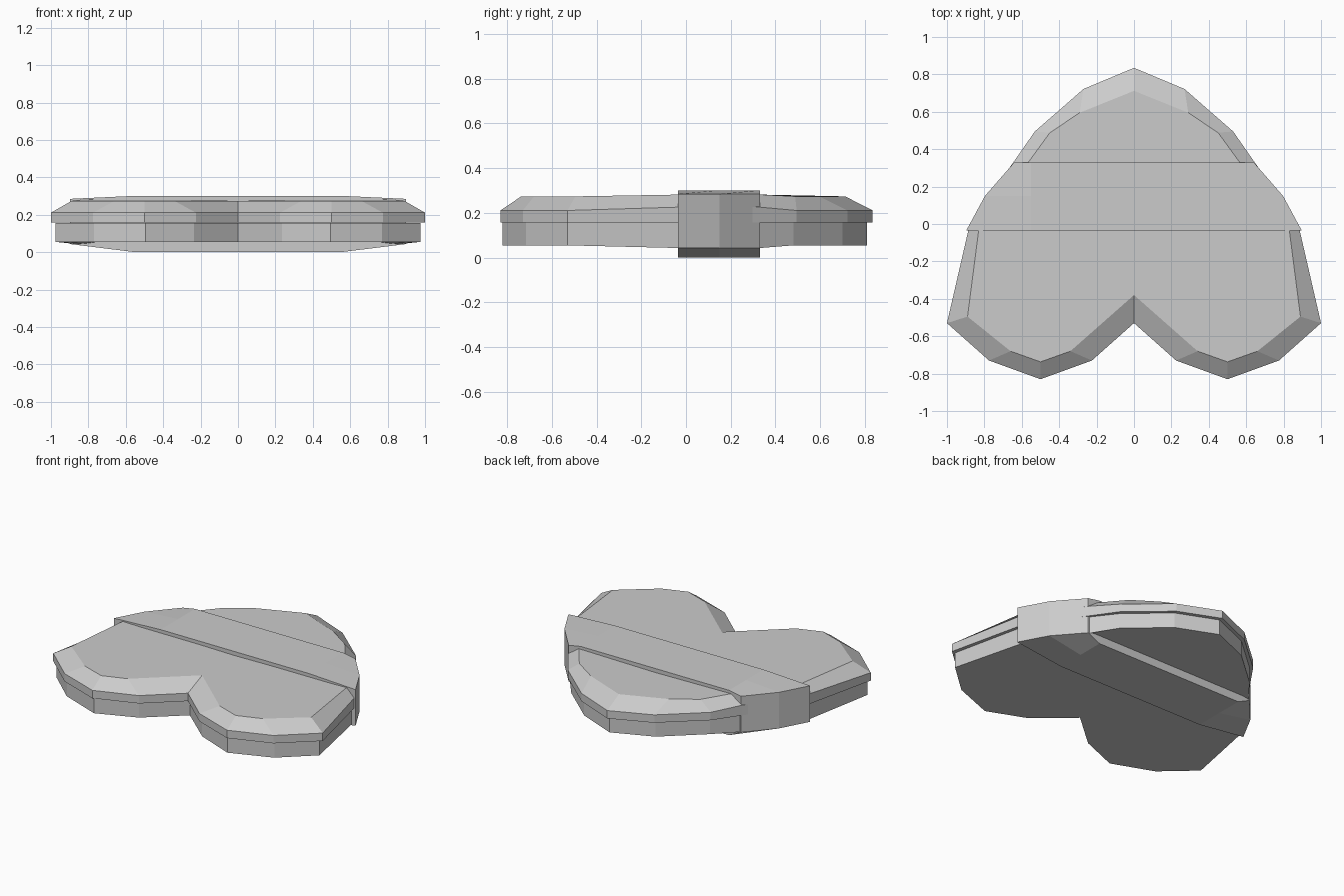
import bpy, bmesh

if "Cube" in bpy.data.objects:
    bpy.data.objects.remove(bpy.data.objects["Cube"])


def loft(name, rings):
    """Join matching closed rings of 3D points and cap both ends."""
    bm = bmesh.new()
    vs = [[bm.verts.new(p) for p in r] for r in rings]
    n = len(vs[0])
    for a, b in zip(vs, vs[1:]):
        for i in range(n):
            j = (i + 1) % n
            bm.faces.new((a[i], a[j], b[j], b[i]))
    bm.faces.new(vs[0][::-1])
    bm.faces.new(vs[-1])
    bmesh.ops.recalc_face_normals(bm, faces=bm.faces)
    me = bpy.data.meshes.new(name)
    bm.to_mesh(me)
    bm.free()
    ob = bpy.data.objects.new(name, me)
    bpy.context.collection.objects.link(ob)
    return ob


def heart(half, z, side_z=None):
    """Mirror a half outline; the side points under the band may differ in z."""
    side_z = z if side_z is None else side_z
    right = [(x, y, side_z if -0.1 < y < 0.4 else z) for x, y in half]
    return right + [(-x, y, h) for x, y, h in right[-2:0:-1]]


# Half outlines, front notch round to the back point
rim = [(0, -.53), (.225, -.73), (.5, -.83), (.775, -.73), (1, -.53), (.885, -.03),
       (.775, .15), (.645, .33), (.53, .495), (.27, .722), (0, .835)]
top = [(0, -.38), (.34, -.68), (.5, -.737), (.66, -.68), (.89, -.495), (.83, -.03),
       (.71, .15), (.565, .33), (.45, .488), (.29, .595), (0, .712)]
body = [(0, -.51), (.235, -.715), (.495, -.82), (.77, -.715), (.975, -.53), (.865, -.03),
        (.76, .15), (.63, .33), (.515, .48), (.265, .70), (0, .81)]

# Heart box and its bevelled lid
loft("box_body", [heart(body, .055, .043), heart(body, .157)])
loft("box_lid", [heart(rim, .158), heart(rim, .211, .226), heart(top, .274, .282)])

# Band wrapped around the box
slices = []
for y, w in ((-.035, .897), (.15, .797), (.33, .64)):
    c = .55
    slices.append([(-w, y, .043), (-c, y, 0), (c, y, 0), (w, y, .043),
                   (w, y, .285), (c, y, .301), (-c, y, .301), (-w, y, .285)])
loft("ribbon_band", slices)
